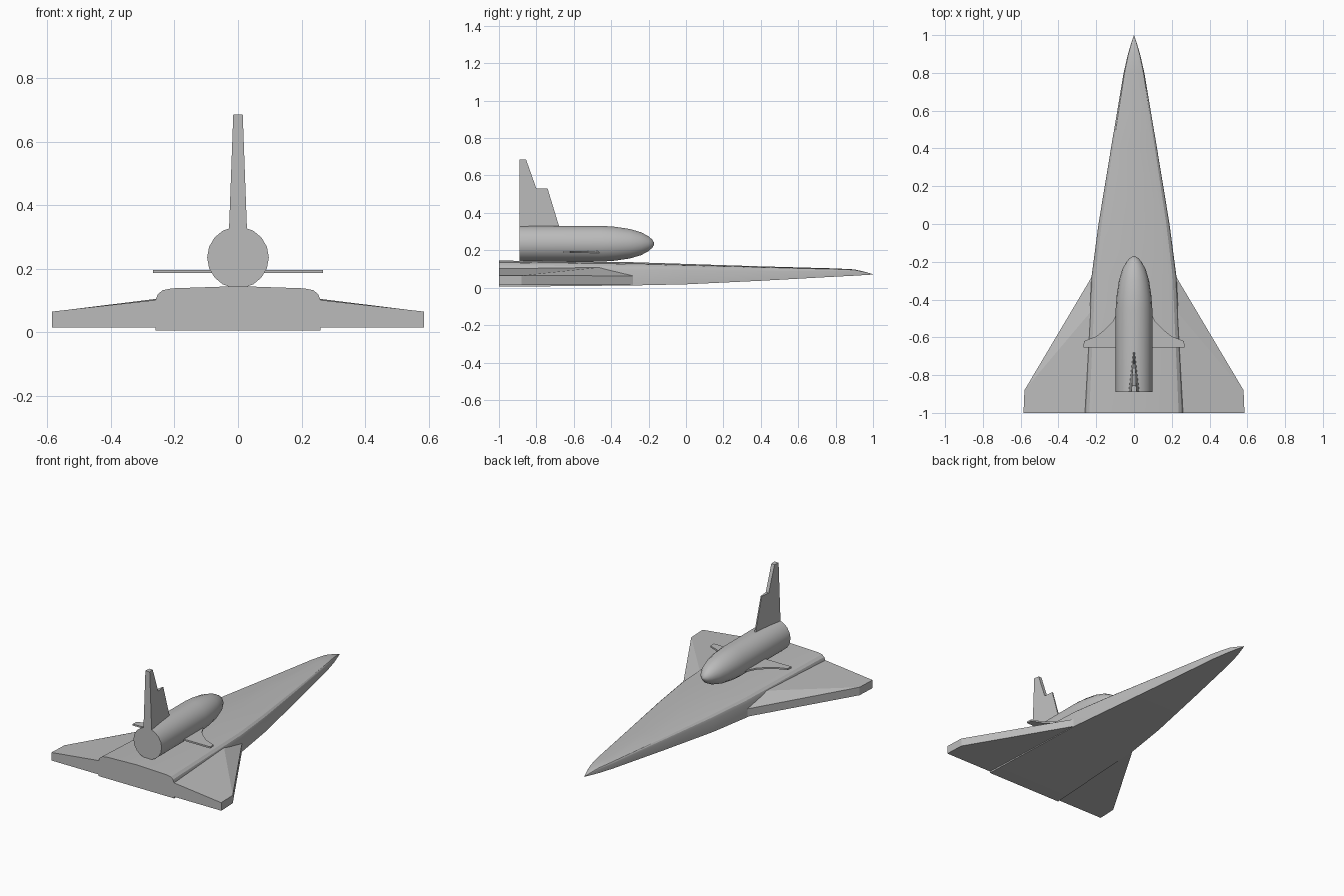
import bpy, bmesh, math

cube = bpy.data.objects.get("Cube")
if cube:
    bpy.data.objects.remove(cube, do_unlink=True)

grey = bpy.data.materials.new("plain_grey")
grey.use_nodes = True
COLOUR = (0.5, 0.5, 0.5, 1)
grey.diffuse_color = COLOUR
grey.node_tree.nodes["Principled BSDF"].inputs["Base Color"].default_value = COLOUR


def build(name, verts, faces, smooth=None):
    """Make an object with outward normals and the shared material."""
    mesh = bpy.data.meshes.new(name)
    mesh.from_pydata(verts, [], faces)
    bm = bmesh.new()
    bm.from_mesh(mesh)
    bmesh.ops.recalc_face_normals(bm, faces=bm.faces)
    bm.to_mesh(mesh)
    bm.free()
    mesh.materials.append(grey)
    obj = bpy.data.objects.new(name, mesh)
    bpy.context.collection.objects.link(obj)
    if smooth:
        bpy.ops.object.select_all(action='DESELECT')
        obj.select_set(True)
        bpy.context.view_layer.objects.active = obj
        bpy.ops.object.shade_smooth_by_angle(angle=math.radians(smooth))
    return obj


def loft(name, rings, smooth=None):
    """Skin matching rings of points and cap both ends."""
    n = len(rings[0])
    verts = [p for ring in rings for p in ring]
    faces = [(k * n + i, k * n + (i + 1) % n, (k + 1) * n + (i + 1) % n, (k + 1) * n + i)
             for k in range(len(rings) - 1) for i in range(n)]
    last = (len(rings) - 1) * n
    faces += [tuple(range(n)), tuple(range(last, last + n))]
    return build(name, verts, faces, smooth)


# Carrier hull: flat belly, rounded shoulders, tapering to a pointed nose
half = [(1, 0), (1, 0.68), (0.97, 0.82), (0.91, 0.91), (0.8, 0.95)]
section = half + [(0, 1)] + [(-x, z) for x, z in reversed(half)]
stations = [  # y, half width, bottom, top
    (-1, 0.26, 0.005, 0.145), (-0.28, 0.225, 0.012, 0.136),
    (0, 0.188, 0.018, 0.127), (0.4, 0.122, 0.037, 0.114),
    (0.8, 0.055, 0.059, 0.103), (0.9, 0.032, 0.064, 0.098),
    (0.96, 0.014, 0.068, 0.084), (1, 0.001, 0.07, 0.072)]
loft("carrier_hull", [[(x * w, y, lo + z * (hi - lo)) for x, z in section]
                      for y, w, lo, hi in stations], 25)

# Carrier delta wings with a crest running from the root to the tip
outline = [(0.2, -0.24), (0.58, -0.88), (0.585, -1), (0.2, -1), (0.2, -0.43)]
top_z = [0.063, 0.065, 0.065, 0.108, 0.112]
for side, label in ((1, "left"), (-1, "right")):
    verts = [(side * x, y, z) for (x, y), z in zip(outline, top_z)]
    verts += [(side * x, y, 0.015) for x, y in outline]
    faces = [(0, 1, 4), (1, 2, 3, 4), (9, 8, 7, 6, 5)]
    faces += [(i, (i + 1) % 5, (i + 1) % 5 + 5, i + 5) for i in range(5)]
    build(label + "_carrier_wing", verts, faces)

# Orbiter body: a round tube with a blunt ogive nose
SIDES = 18
profile = [(-0.89, 0.097), (-0.45, 0.097), (-0.38, 0.092), (-0.3, 0.08),
           (-0.24, 0.062), (-0.2, 0.04), (-0.18, 0.022), (-0.17, 0.004)]
loft("orbiter_body",
     [[(r * math.cos(math.tau * i / SIDES), y, 0.235 + r * math.sin(math.tau * i / SIDES))
       for i in range(SIDES)] for y, r in profile], 40)

# Orbiter wings: thin swept plates
plan = [(0.05, -0.42), (0.095, -0.48), (0.115, -0.52), (0.155, -0.56),
        (0.2, -0.595), (0.265, -0.62), (0.268, -0.655), (0.05, -0.655)]
for side, label in ((1, "left"), (-1, "right")):
    loft(label + "_orbiter_wing",
         [[(side * x, y, z) for x, y in plan] for z in (0.186, 0.196)])

# Tail fin: stepped wedge, thickest at the trailing edge and the root
fin = [(-0.89, 0.3), (-0.89, 0.685), (-0.855, 0.685), (-0.8, 0.53),
       (-0.74, 0.53), (-0.67, 0.3)]


def fin_half_width(y, z):
    return 0.028 - 0.037 * (z - 0.33) - 0.114 * (y + 0.89)


loft("tail_fin", [[(s * fin_half_width(y, z), y, z) for y, z in fin] for s in (-1, 1)])
